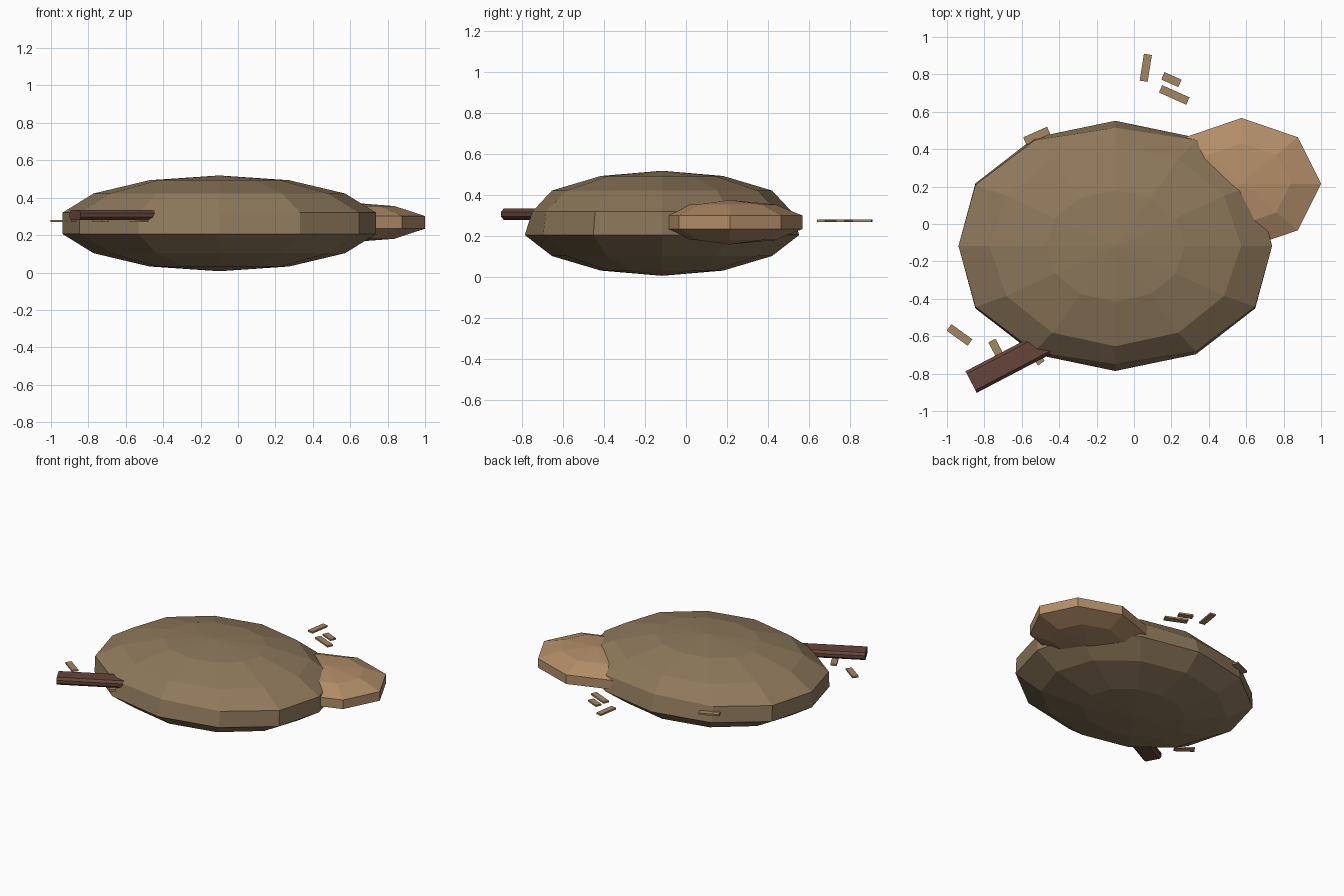
import bpy, bmesh
from math import radians
from mathutils import Matrix

if "Cube" in bpy.data.objects:
    bpy.data.objects.remove(bpy.data.objects["Cube"])


def material(name, rgb):
    m = bpy.data.materials.new(name)
    m.diffuse_color = (*rgb, 1)
    m.use_nodes = True
    m.node_tree.nodes["Principled BSDF"].inputs["Base Color"].default_value = m.diffuse_color
    return m


def finish(name, bm, mat):
    me = bpy.data.meshes.new(name)
    bm.to_mesh(me)
    bm.free()
    ob = bpy.data.objects.new(name, me)
    bpy.context.collection.objects.link(ob)
    me.materials.append(mat)
    return ob


def flat_sphere(segments, rings):
    bm = bmesh.new()
    bmesh.ops.create_uvsphere(bm, u_segments=segments, v_segments=rings, radius=1)
    return bm


def place(bm, loc, scale):
    bmesh.ops.transform(bm, verts=bm.verts,
                        matrix=Matrix.Translation(loc) @ Matrix.Diagonal((*scale, 1)))


def slab(name, x, y, z, size, angle, mat, bevel=0):
    bm = bmesh.new()
    bmesh.ops.create_cube(bm, size=1)
    place(bm, (0, 0, 0), size)
    if bevel:
        bmesh.ops.bevel(bm, geom=[e for e in bm.edges if abs((e.verts[0].co - e.verts[1].co).x) > 0.1],
                        offset=bevel, segments=1, affect='EDGES')
    ob = finish(name, bm, mat)
    ob.location = (x, y, z)
    ob.rotation_euler.z = radians(angle)
    return ob


earth = material("earth", (0.27, 0.19, 0.105))
clay = material("clay", (0.45, 0.27, 0.14))
bark = material("bark", (0.13, 0.06, 0.04))
straw = material("straw", (0.37, 0.24, 0.12))

# Large mound: squashed sphere with a slightly uneven rim
bm = flat_sphere(12, 7)
for v in bm.verts:
    if abs(v.co.z) < 0.3:
        on_axis = abs(v.co.x) < 0.01
        if 0.1 < abs(v.co.y) and not on_axis:
            v.co.x *= 1.03
        if v.co.z > 0:
            v.co.y *= 0.945 if on_axis else 0.975
place(bm, (-0.1, -0.117, 0.263), (0.86, 0.686, 0.256))
finish("large_mound", bm, earth)

# Small mound at the back right
bm = flat_sphere(8, 5)
place(bm, (0.575, 0.215, 0.268), (0.447, 0.37, 0.108))
finish("small_mound", bm, clay)

# Half-buried stick
slab("stick", -0.605, -0.706, 0.307, (0.6, 0.13, 0.054), 27.6, bark, 0.016)

# Loose flat straw pieces: x, y, length, angle
pieces = [(0.063, 0.835, 0.145, 81), (0.2, 0.772, 0.1, -24), (0.215, 0.69, 0.16, -24),
          (-0.52, 0.472, 0.14, 24), (-0.933, -0.593, 0.138, -36),
          (-0.734, -0.672, 0.11, -62), (-0.53, -0.695, 0.12, -55)]
for i, (x, y, length, angle) in enumerate(pieces, 1):
    slab(f"straw_piece_{i}", x, y, 0.276, (length, 0.043, 0.012), angle, straw)
